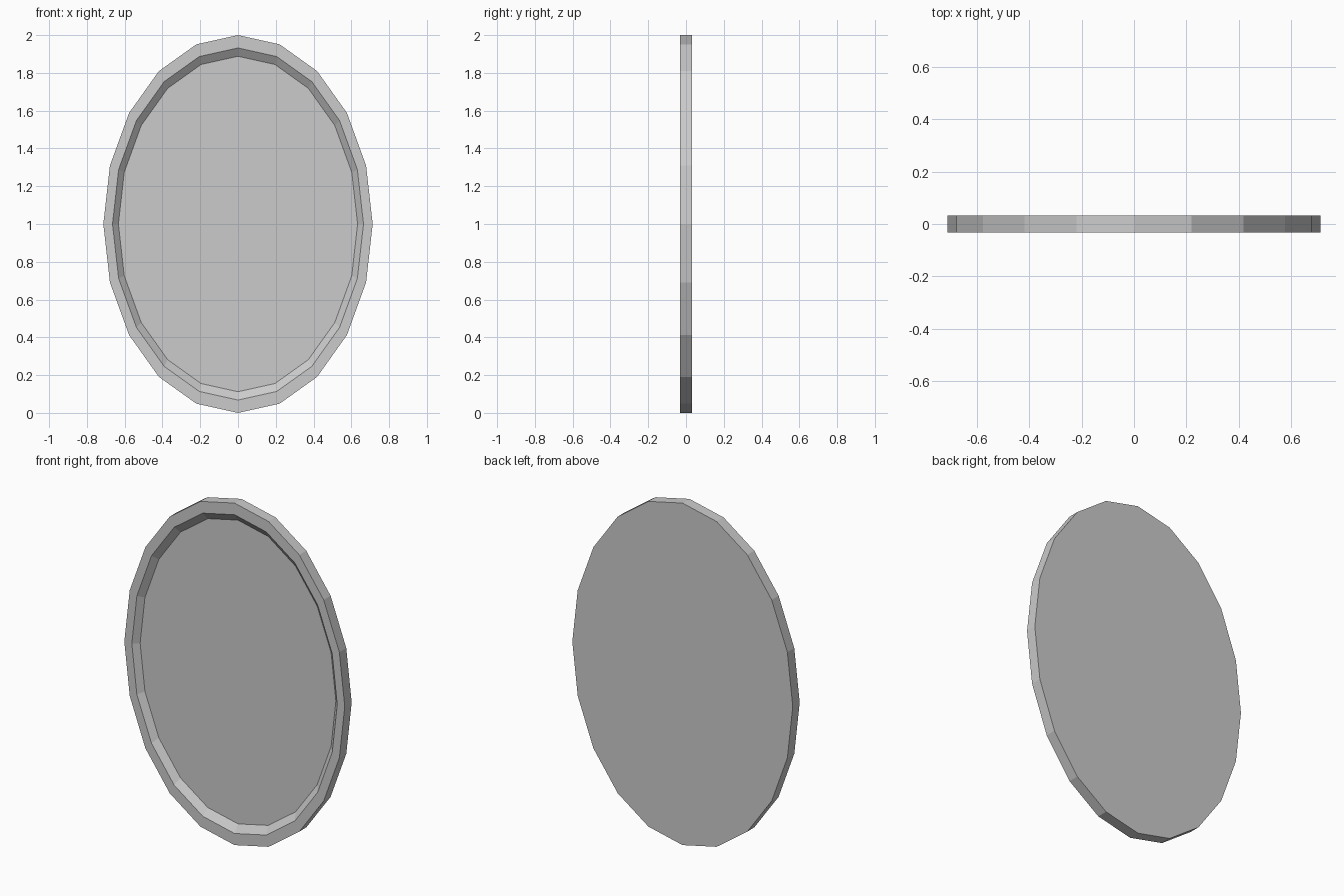
import bpy, bmesh, math

if "Cube" in bpy.data.objects:
    bpy.data.objects.remove(bpy.data.objects["Cube"])

SIDES, RX, RZ, HALF = 20, 0.713, 1.0, 0.032


def ring(bm, scale, y):
    # Oval loop centred at z = 1
    return [bm.verts.new((RX * scale * math.sin(2 * math.pi * i / SIDES), y,
                          1 + RZ * scale * math.cos(2 * math.pi * i / SIDES)))
            for i in range(SIDES)]


def make(name, loops, cap_first=False, cap_last=False):
    bm = bmesh.new()
    rings = [ring(bm, s, y) for s, y in loops]
    for a, b in zip(rings, rings[1:]):
        for i in range(SIDES):
            j = (i + 1) % SIDES
            bm.faces.new((a[i], b[i], b[j], a[j]))
    # Viewed from the front the loops run clockwise, so a cap facing back keeps their order
    if cap_first:
        bm.faces.new(rings[0])
    if cap_last:
        bm.faces.new(rings[-1][::-1])
    bm.normal_update()
    # Back faces must point to +y, front faces to -y
    for f in bm.faces:
        c = f.calc_center_median()
        if abs(f.normal.y) > 0.9 and f.normal.y * (1 if c.y > 0.01 else -1) < 0:
            f.normal_flip()
    if cap_first:
        bmesh.ops.recalc_face_normals(bm, faces=bm.faces)
    mesh = bpy.data.meshes.new(name)
    bm.to_mesh(mesh)
    bm.free()
    obj = bpy.data.objects.new(name, mesh)
    bpy.context.collection.objects.link(obj)
    return obj


# Frame with flat back, front rim and sloped inner lip, closed by the recessed mirror face
make("mirror_frame", [(1, HALF), (1, -HALF), (0.932, -HALF), (0.888, 0.0)],
     cap_first=True, cap_last=True)
